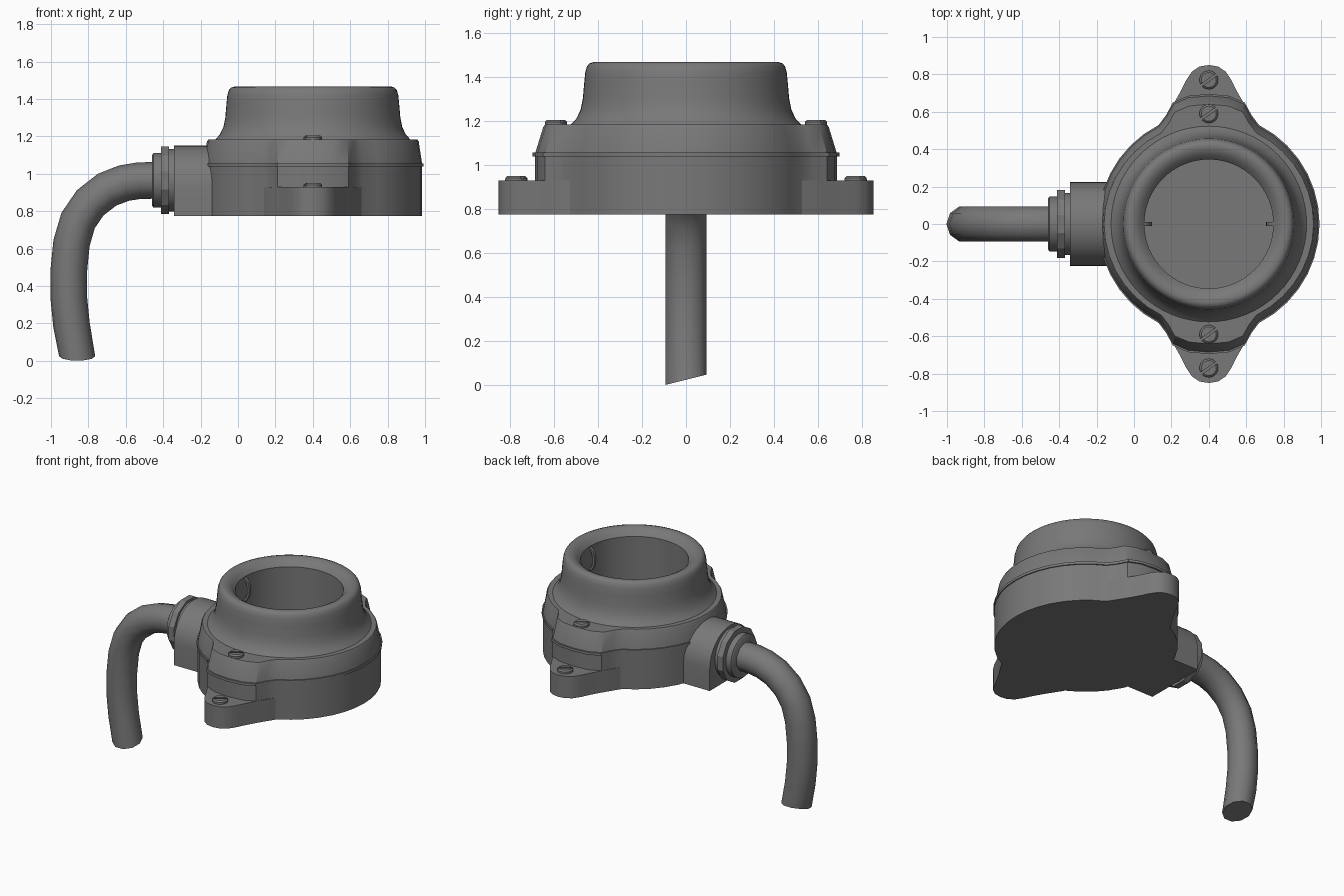
import bpy, bmesh
from math import sin, cos, pi, radians, atan2
from mathutils import Vector

cube = bpy.data.objects.get("Cube")
if cube:
    bpy.data.objects.remove(cube, do_unlink=True)

CX = 0.4           # centre of the round housing
BASE = 0.775       # underside of the housing
GLAND_Z = 0.965    # axis of the cable gland

grey = bpy.data.materials.new("dark grey")
grey.use_nodes = True
colour = (0.19, 0.19, 0.19, 1)
grey.diffuse_color = colour
grey.node_tree.nodes["Principled BSDF"].inputs["Base Color"].default_value = colour


def loft(name, rings, cap_start=True, cap_end=True, angle=35):
    """Skin a series of equal rings, with optional end caps."""
    bm = bmesh.new()
    rows = [[bm.verts.new(p) for p in ring] for ring in rings]
    n = len(rows[0])
    for a, b in zip(rows, rows[1:]):
        for i in range(n):
            j = (i + 1) % n
            bm.faces.new((a[i], a[j], b[j], b[i]))
    if cap_start:
        bm.faces.new(rows[0][::-1])
    if cap_end:
        bm.faces.new(rows[-1])
    bmesh.ops.recalc_face_normals(bm, faces=bm.faces)
    mesh = bpy.data.meshes.new(name)
    bm.to_mesh(mesh)
    bm.free()
    obj = bpy.data.objects.new(name, mesh)
    bpy.context.collection.objects.link(obj)
    mesh.materials.append(grey)
    bpy.ops.object.select_all(action='DESELECT')
    obj.select_set(True)
    bpy.context.view_layer.objects.active = obj
    bpy.ops.object.shade_smooth_by_angle(angle=radians(angle))
    return obj


def circle(r, z, n=64, x=CX, y=0):
    return [(x + r * cos(2 * pi * i / n), y + r * sin(2 * pi * i / n), z) for i in range(n)]


def x_circle(r, x, n):
    return [(x, r * cos(2 * pi * (i + .5) / n), GLAND_Z + r * sin(2 * pi * (i + .5) / n))
            for i in range(n)]


# Housing outline: a circle with a screw lug at front and back
quarter = [(0.585 * cos(radians(a)), 0.585 * sin(radians(a))) for a in range(0, 64, 9)]
quarter += [(0.225, 0.575), (0.19, 0.64), (0.11, 0.675), (0, 0.685)]
half = quarter + [(-x, y) for x, y in quarter[-2::-1]]
outline = half + [(x, -y) for x, y in half[-2:0:-1]]


def contour(z, sx=1.0, sy=1.0):
    return [(CX + x * sx, y * sy, z) for x, y in outline]


def inner_ring(r, z):
    return [(CX + r * cos(atan2(y, x)), r * sin(atan2(y, x)), z) for x, y in outline]


loft("base_body", [contour(BASE), contour(1.04)], cap_end=False)
loft("seam_flange", [contour(1.038), contour(1.038, 1.012, 1.015),
                     contour(1.056, 1.012, 1.015), contour(1.056)], False, False)
loft("lid", [contour(1.05), contour(1.172, .968, .945), contour(1.182, .957, .935),
             inner_ring(.49, 1.182)], False, False)

# Open collar with a flared foot, a rounded rim and a deep round socket
profile = [(.53, 1.175), (.52, 1.185), (.497, 1.21), (.478, 1.25), (.468, 1.3), (.462, 1.37),
           (.457, 1.42), (.449, 1.447), (.438, 1.46), (.42, 1.466), (.395, 1.461),
           (.37, 1.447), (.345, 1.418), (.345, .9)]
loft("collar_socket", [circle(r, z) for r, z in profile], cap_start=False)

# Mounting ears
ear = [(0, .85), (.05, .842), (.09, .815), (.12, .77), (.15, .71), (.19, .64), (.26, .53), (.3, .42)]
ear = ear[::-1] + [(-x, y) for x, y in ear[1:]]
for side, name in ((-1, "front_ear"), (1, "back_ear")):
    loft(name, [[(CX + x, side * y, z) for x, y in ear] for z in (BASE, 0.928)])


# Slotted screws: a disc with two raised half-moons
def screw(name, y, z, r=0.05):
    loft(name + "_disc", [circle(r, z - .01, 20, CX, y), circle(r, z + .008, 20, CX, y)])
    for k, turn in enumerate((0, pi)):
        def moon(rad, h):
            pts = []
            for i in range(11):
                a = radians(9) + radians(162) * i / 10
                p = Vector((rad * cos(a), max(rad * sin(a), .006), 0))
                t = turn + radians(35)
                pts.append((CX + p.x * cos(t) - p.y * sin(t),
                            y + p.x * sin(t) + p.y * cos(t), z + h))
            return pts
        loft(f"{name}_half_{k + 1}", [moon(r, 0), moon(r, .013), moon(r * .8, .022)])


for side, label in ((-1, "front"), (1, "back")):
    screw(label + "_lid_screw", side * .59, 1.182)
    screw(label + "_ear_screw", side * .77, .928)

# Arched cable inlet
arch = [(-.225, BASE)] + [(-.225 * cos(pi * i / 16), .925 + .225 * sin(pi * i / 16))
                          for i in range(17)] + [(.225, BASE)]
loft("cable_inlet", [[(x, y, z) for y, z in arch] for x in (-.342, -.1)])

# Cable gland: neck, hexagonal nut, end ring
loft("gland_neck", [x_circle(.167, x, 32) for x in (-.375, -.33)])
loft("gland_nut", [x_circle(.187, x, 12) for x in (-.413, -.37)], angle=20)
loft("gland_ring", [x_circle(r, x, 32) for r, x in ((.135, -.46), (.147, -.452), (.147, -.405))])

# Bent cable, with a slanted cut at its free end
path = [Vector((x, 0, z)) for x, z in (
    (-.44, .965), (-.53, .963), (-.61, .95), (-.70, .915), (-.79, .845), (-.855, .75),
    (-.89, .63), (-.905, .48), (-.905, .34), (-.89, .19), (-.86, .02))]
rings = []
for i, p in enumerate(path):
    t = (path[min(i + 1, len(path) - 1)] - path[max(i - 1, 0)]).normalized()
    side = Vector((0, 1, 0))
    up = t.cross(side)
    ring = [p + .098 * (side * cos(2 * pi * (k + .5) / 10) + up * sin(2 * pi * (k + .5) / 10))
            for k in range(10)]
    if p == path[-1]:
        for v in ring:
            v.z = .025 + .25 * v.y
    rings.append(ring)
loft("cable", rings, angle=40)

# Small wire catches on the socket wall
for side, name in ((-1, "right_catch"), (1, "left_catch")):
    bend = []
    for i in range(9):
        a = pi * i / 8
        c = Vector((CX + side * (.35 - .037 * sin(a)), 0, 1.33 + .075 * cos(a)))
        out = Vector((-side * sin(a), 0, cos(a)))
        bend.append([c + out * u + Vector((0, v, 0))
                     for u, v in ((-.008, -.01), (.008, -.01), (.008, .01), (-.008, .01))])
    loft(name, bend)
